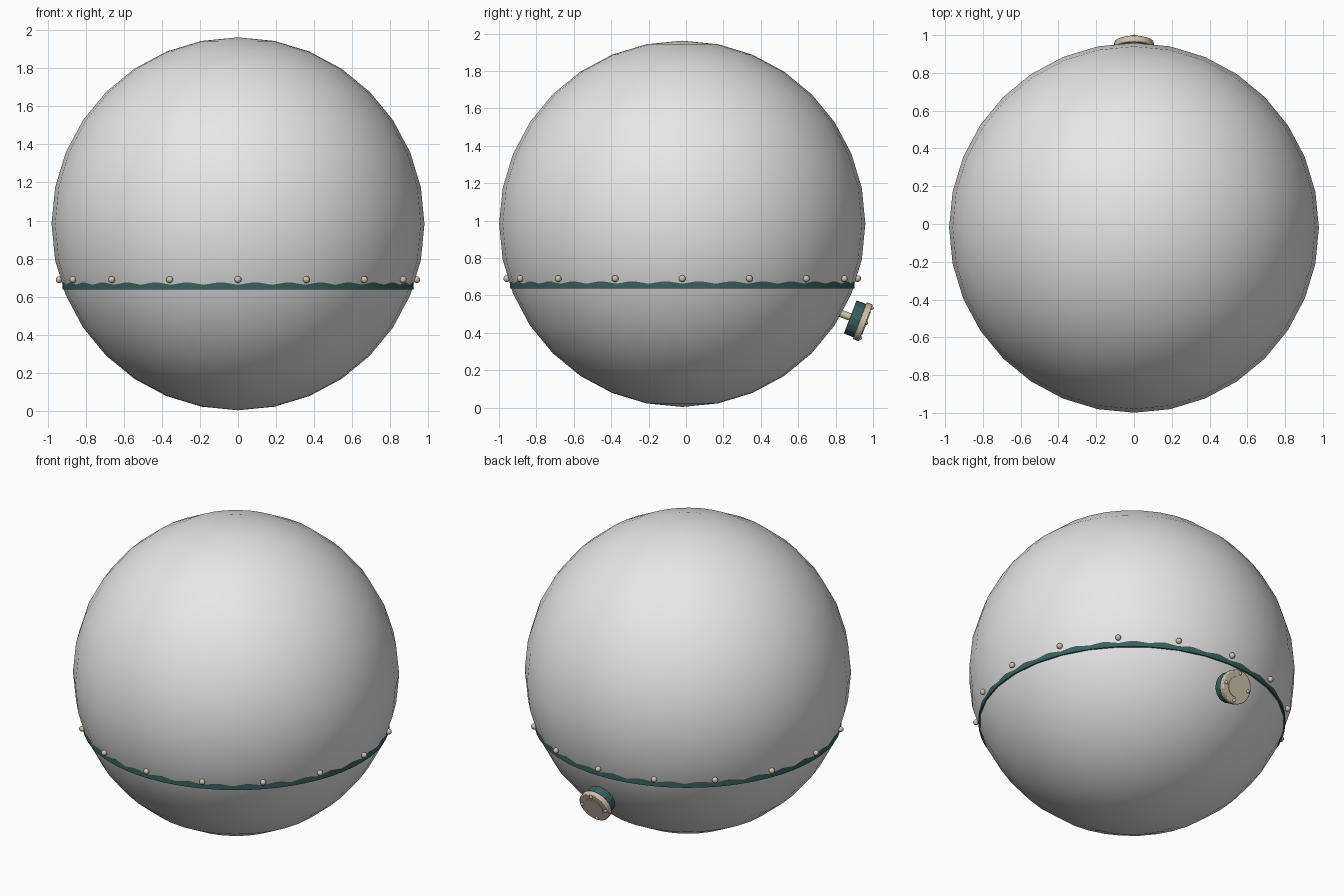
import bpy, math
from mathutils import Vector

cube = bpy.data.objects.get("Cube")
if cube:
    bpy.data.objects.remove(cube, do_unlink=True)


def material(name, rgb):
    m = bpy.data.materials.new(name)
    m.use_nodes = True
    m.diffuse_color = (*rgb, 1)
    m.node_tree.nodes["Principled BSDF"].inputs["Base Color"].default_value = (*rgb, 1)
    return m


GREY = material("light grey", (0.8, 0.8, 0.8))
TEAL = material("dark teal", (0.04, 0.115, 0.11))
BEIGE = material("warm beige", (0.62, 0.55, 0.42))

CENTRE = Vector((0, -0.02, 0.983))
RADIUS = 0.979


def finish(name, mat, smooth=40):
    ob = bpy.context.object
    ob.name = name
    ob.data.materials.append(mat)
    if smooth:
        bpy.ops.object.shade_smooth_by_angle(angle=math.radians(smooth))
    return ob


def ball(name, mat, loc, r, segments, rings, smooth=60):
    bpy.ops.mesh.primitive_uv_sphere_add(segments=segments, ring_count=rings, radius=r, location=loc)
    return finish(name, mat, smooth)


def rod(name, mat, start, end, r, sides, smooth=40):
    axis = end - start
    bpy.ops.mesh.primitive_cylinder_add(vertices=sides, radius=r, depth=axis.length,
                                        location=(start + end) / 2,
                                        rotation=axis.to_track_quat('Z', 'Y').to_euler())
    return finish(name, mat, smooth)


# Main globe
ball("globe", GREY, CENTRE, RADIUS, 32, 16)

# Band where the globe meets its base
band_centre = Vector((0, CENTRE.y, 0))
rod("base_band", TEAL, band_centre + Vector((0, 0, 0.637)),
    band_centre + Vector((0, 0, 0.675)), 0.921, 64)

# Rivets above the band
for i in range(16):
    a = math.tau * i / 16
    pos = band_centre + Vector((0.938 * math.cos(a), 0.938 * math.sin(a), 0.69))
    ball(f"band_rivet_{i + 1}", BEIGE, pos, 0.018, 12, 8)

# Winding knob on the back, built along its tilted axis
axis = Vector((0, 0.935, -0.354)).normalized()
face = Vector((0, 0.962, 0.453))
rod("knob_stem", BEIGE, face - axis * 0.17, face - axis * 0.08, 0.02, 12)
rod("knob_body", TEAL, face - axis * 0.09, face - axis * 0.03, 0.095, 16, 0)
cap = rod("knob_cap", BEIGE, face - axis * 0.035, face, 0.105, 32)
bevel = cap.modifiers.new("soft_edge", 'BEVEL')
bevel.width = 0.005
bevel.segments = 2
rod("knob_face_plate", BEIGE, face - axis * 0.005, face + axis * 0.004, 0.065, 32)

# Rivets on the knob face
side = Vector((1, 0, 0))
up = side.cross(axis)
for i in range(4):
    a = math.tau * i / 4
    ball(f"knob_rivet_{i + 1}", BEIGE,
         face + (side * math.cos(a) + up * math.sin(a)) * 0.085, 0.011, 10, 6)
